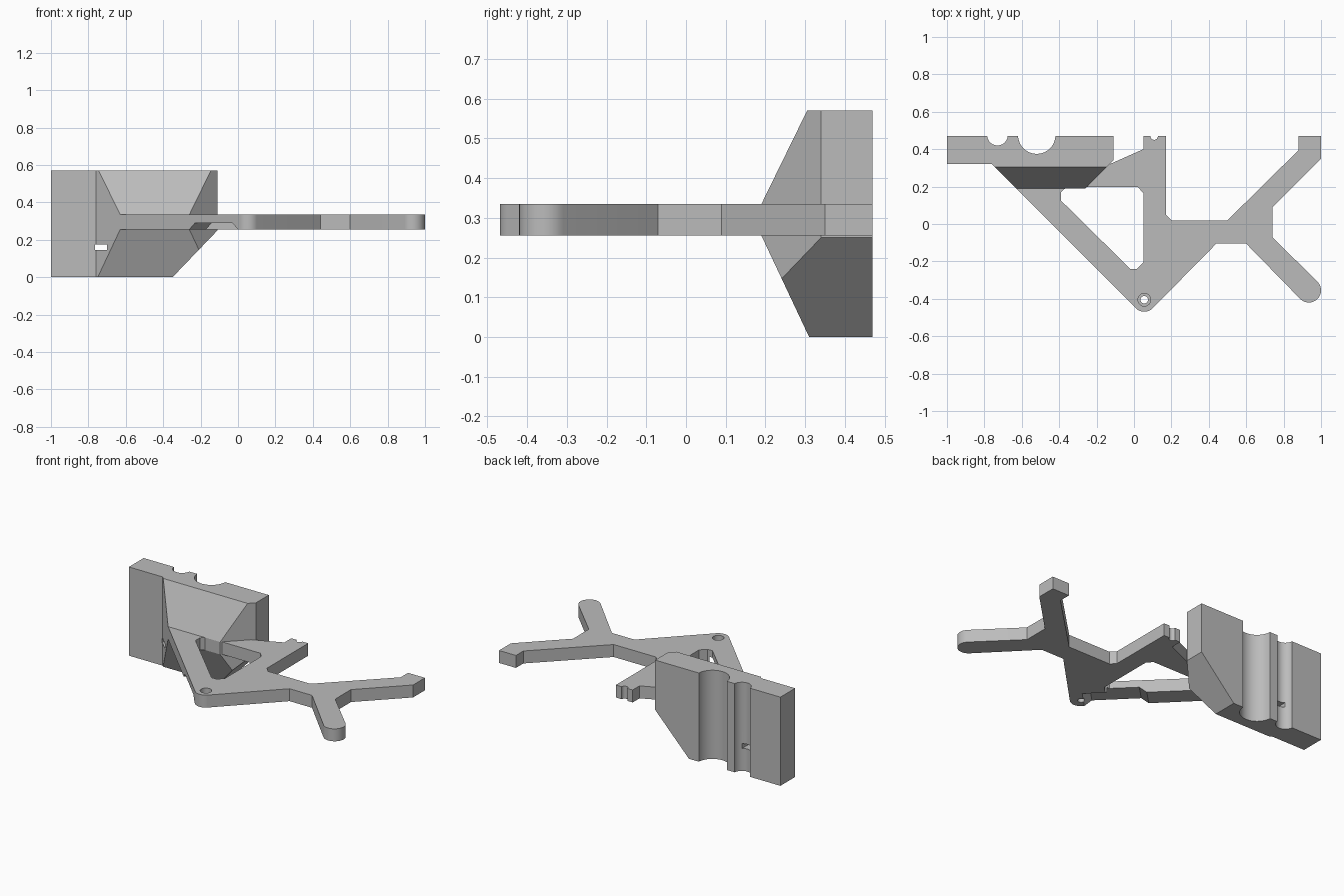
import bpy, bmesh, math
from mathutils import Vector, Matrix

if "Cube" in bpy.data.objects:
    bpy.data.objects.remove(bpy.data.objects["Cube"], do_unlink=True)

grey = bpy.data.materials.new("plain grey")
grey.use_nodes = True
grey.diffuse_color = (0.5, 0.5, 0.5, 1)
grey.node_tree.nodes["Principled BSDF"].inputs["Base Color"].default_value = (0.5, 0.5, 0.5, 1)

BACK, TOP = 0.47, 0.57          # rear plane and top of the mount block
LOW, HIGH = 0.255, 0.335        # underside and top of the flat bracket
ROOT = math.sqrt(0.5)


def to_object(name, bm):
    bmesh.ops.recalc_face_normals(bm, faces=bm.faces)
    mesh = bpy.data.meshes.new(name)
    bm.to_mesh(mesh)
    bm.free()
    mesh.materials.append(grey)
    obj = bpy.data.objects.new(name, mesh)
    bpy.context.collection.objects.link(obj)
    return obj


def prism(name, outline, z0, z1):
    bm = bmesh.new()
    face = bm.faces.new([bm.verts.new((x, y, z0)) for x, y in outline])
    top = bmesh.ops.extrude_face_region(bm, geom=[face])["geom"]
    bmesh.ops.translate(bm, vec=(0, 0, z1 - z0),
                        verts=[v for v in top if isinstance(v, bmesh.types.BMVert)])
    return to_object(name, bm)


def box(name, x0, x1, y0, y1, z0, z1):
    return prism(name, [(x0, y0), (x1, y0), (x1, y1), (x0, y1)], z0, z1)


def rod(start, end, radius, sides=48):
    start, end = Vector(start), Vector(end)
    axis = end - start
    bm = bmesh.new()
    bmesh.ops.create_cone(bm, cap_ends=True, segments=sides, radius1=radius,
                          radius2=radius, depth=axis.length)
    turn = axis.to_track_quat("Z", "Y").to_matrix().to_4x4()
    bm.transform(Matrix.Translation((start + end) / 2) @ turn)
    return to_object("cutter", bm)


def combine(obj, tool, operation="DIFFERENCE"):
    mod = obj.modifiers.new("cut", "BOOLEAN")
    mod.operation, mod.object, mod.solver = operation, tool, "EXACT"
    graph = bpy.context.evaluated_depsgraph_get()
    mesh = bpy.data.meshes.new_from_object(obj.evaluated_get(graph))
    obj.modifiers.clear()
    obj.data = mesh
    bpy.data.objects.remove(tool, do_unlink=True)


def arc(cx, cy, r, a0, a1, steps=16):
    angles = [math.radians(a0 + (a1 - a0) * i / steps) for i in range(steps + 1)]
    return [(cx + r * math.cos(a), cy + r * math.sin(a)) for a in angles]


# Flat bracket with two rounded feet and two notched arms
foot, far_foot = (0.055, -0.405), (0.935, -0.355)
outline = ([(-0.74, 0.30)] + arc(*foot, 0.064, 225, 315)
           + [(0.44, -0.105), (0.6, -0.105)] + arc(*far_foot, 0.065, 225, 405)
           + [(0.74, -0.07), (0.74, 0.09), (1, 0.35), (1, BACK), (0.88, BACK),
              (0.88, 0.395), (0.5, 0.02), (0.2, 0.02), (0.17, 0.05), (0.17, BACK),
              (0.05, BACK), (0.05, 0.4), (-0.13, 0.32), (-0.15, 0.34), (-0.7, 0.34)])
bracket = prism("flat_bracket", outline, LOW, HIGH)
window = [(-0.39, 0.125), (-0.02, -0.24), (0.015, -0.24), (0.05, -0.205),
          (0.05, 0.165), (0.02, 0.198), (-0.36, 0.198), (-0.39, 0.17)]
combine(bracket, prism("cutter", window, 0.1, 0.5))

# Counterbored holes in the feet and half holes at the arm tips
for x, y in (foot, far_foot, (0.108, BACK), (0.938, BACK)):
    combine(bracket, rod((x, y, 0.1), (x, y, 0.5), 0.02))
    combine(bracket, rod((x, y, HIGH - 0.035), (x, y, 0.5), 0.034))

# Shallow channel across the underside of the diagonal arm
bm = bmesh.new()
profile = [(-0.265, LOW - 0.005), (-0.23, 0.29), (-0.03, 0.29), (0.005, LOW - 0.005)]
ends = [[bm.verts.new((x + s, -0.44 - x + s, z)) for x, z in profile] for s in (-0.03, 0.1)]
bm.faces.new(ends[0])
bm.faces.new(ends[1][::-1])
for i in range(4):
    j = (i + 1) % 4
    bm.faces.new((ends[0][i], ends[0][j], ends[1][j], ends[1][i]))
combine(bracket, to_object("cutter", bm))

# Mount block: a gusset trimmed by sloping planes, joined to a flat slab
mount = box("mount_block", -0.9, -0.11, 0.19, BACK, 0, TOP)
bm = bmesh.new()
bm.from_mesh(mount.data)
planes = [((-0.63, 0.19, 0), (-ROOT, -ROOT, 0)),
          ((-0.26, 0.19, 0), (ROOT, -ROOT, 0)),
          ((0, 0.19, HIGH), (0, HIGH - TOP, 0.115)),
          ((0, 0.19, LOW), (0, -LOW, -0.12)),
          ((-0.11, 0, 0.25), (0.25, 0, -0.24))]
for point, normal in planes:
    bmesh.ops.bisect_plane(bm, geom=bm.verts[:] + bm.edges[:] + bm.faces[:], dist=1e-5,
                           plane_co=point, plane_no=normal, clear_outer=True)
    bmesh.ops.holes_fill(bm, edges=[e for e in bm.edges if e.is_boundary])
bmesh.ops.recalc_face_normals(bm, faces=bm.faces)
bm.to_mesh(mount.data)
bm.free()
combine(mount, box("slab", -1, -0.6, 0.32, BACK, 0, TOP), "UNION")

# Vertical grooves in the rear, the middle one widened at its foot
for x, r, z1 in ((-0.93, 0.1, 1), (-0.73, 0.055, 1), (-0.52, 0.1, 1), (-0.73, 0.066, 0.08)):
    combine(mount, rod((x, 0.475, -0.2), (x, 0.475, z1), r, 64))

# Counterbored screw holes and the small slot
for x in (-0.815, -0.64):
    for z in (0.04, 0.53):
        combine(mount, rod((x, 0.1, z), (x, 0.6, z), 0.02, 32))
        combine(mount, rod((x, 0.1, z), (x, 0.41, z), 0.034, 32))
combine(mount, box("cutter", -0.765, -0.7, 0.2, 0.46, 0.145, 0.175))

# Smooth the round walls and keep the edges sharp
bpy.ops.object.select_all(action="DESELECT")
for obj in (bracket, mount):
    obj.select_set(True)
bpy.context.view_layer.objects.active = mount
bpy.ops.object.shade_smooth_by_angle(angle=math.radians(25))
